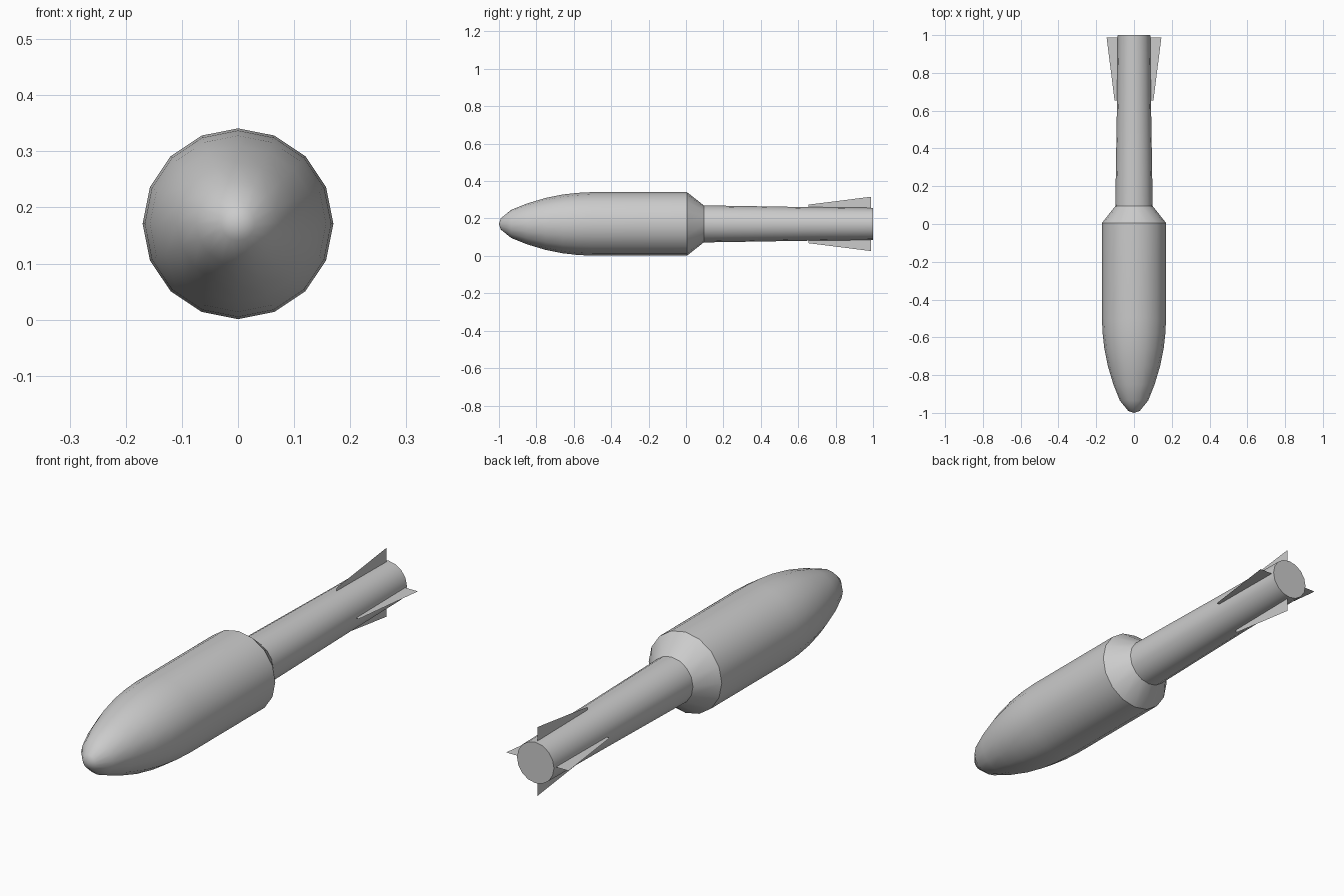
import bpy, bmesh, math

if "Cube" in bpy.data.objects:
    bpy.data.objects.remove(bpy.data.objects["Cube"])

SIDES = 16
AXIS_Z = 0.171


def finish(name, bm, angle=None):
    mesh = bpy.data.meshes.new(name)
    bm.to_mesh(mesh)
    bm.free()
    obj = bpy.data.objects.new(name, mesh)
    bpy.context.collection.objects.link(obj)
    if angle:
        bpy.ops.object.select_all(action='DESELECT')
        bpy.context.view_layer.objects.active = obj
        obj.select_set(True)
        bpy.ops.object.shade_smooth_by_angle(angle=math.radians(angle))
    return obj


def lathe(name, profile, angle, cap_end=False):
    """Revolve (y, radius) pairs around the long axis."""
    bm = bmesh.new()
    rings = []
    for y, r in profile:
        if r == 0:
            rings.append([bm.verts.new((0, y, AXIS_Z))] * SIDES)
            continue
        steps = [2 * math.pi * i / SIDES for i in range(SIDES)]
        rings.append([bm.verts.new((r * math.cos(a), y, AXIS_Z + r * math.sin(a)))
                      for a in steps])
    for a, b in zip(rings, rings[1:]):
        for i in range(SIDES):
            j = (i + 1) % SIDES
            bm.faces.new(dict.fromkeys((a[i], a[j], b[j], b[i])))
    if cap_end:
        bm.faces.new(rings[-1])
    bmesh.ops.recalc_face_normals(bm, faces=bm.faces)
    return finish(name, bm, angle)


# Rounded nose and straight main body
lathe("nose_and_body", [(-1.0, 0), (-0.99, 0.03), (-0.935, 0.075), (-0.85, 0.109),
                        (-0.75, 0.139), (-0.66, 0.157), (-0.58, 0.166),
                        (-0.5, 0.17), (0.005, 0.17)], 60)

# Sloping collar between body and tail
lathe("collar", [(0.005, 0.17), (0.095, 0.099)], 30)

# Slightly tapered tail tube with closed rear
lathe("tail_tube", [(0.095, 0.099), (0.65, 0.09), (1.0, 0.086)], 30, cap_end=True)

# Four thin fins around the tail
FIN = [(0.08, 0.655), (0.103, 0.655), (0.145, 0.988), (0.08, 0.988)]
for i, side in enumerate(("right", "top", "left", "bottom")):
    a = i * math.pi / 2
    bm = bmesh.new()
    bm.faces.new([bm.verts.new((r * math.cos(a), y, AXIS_Z + r * math.sin(a)))
                  for r, y in FIN])
    finish("fin_" + side, bm)
